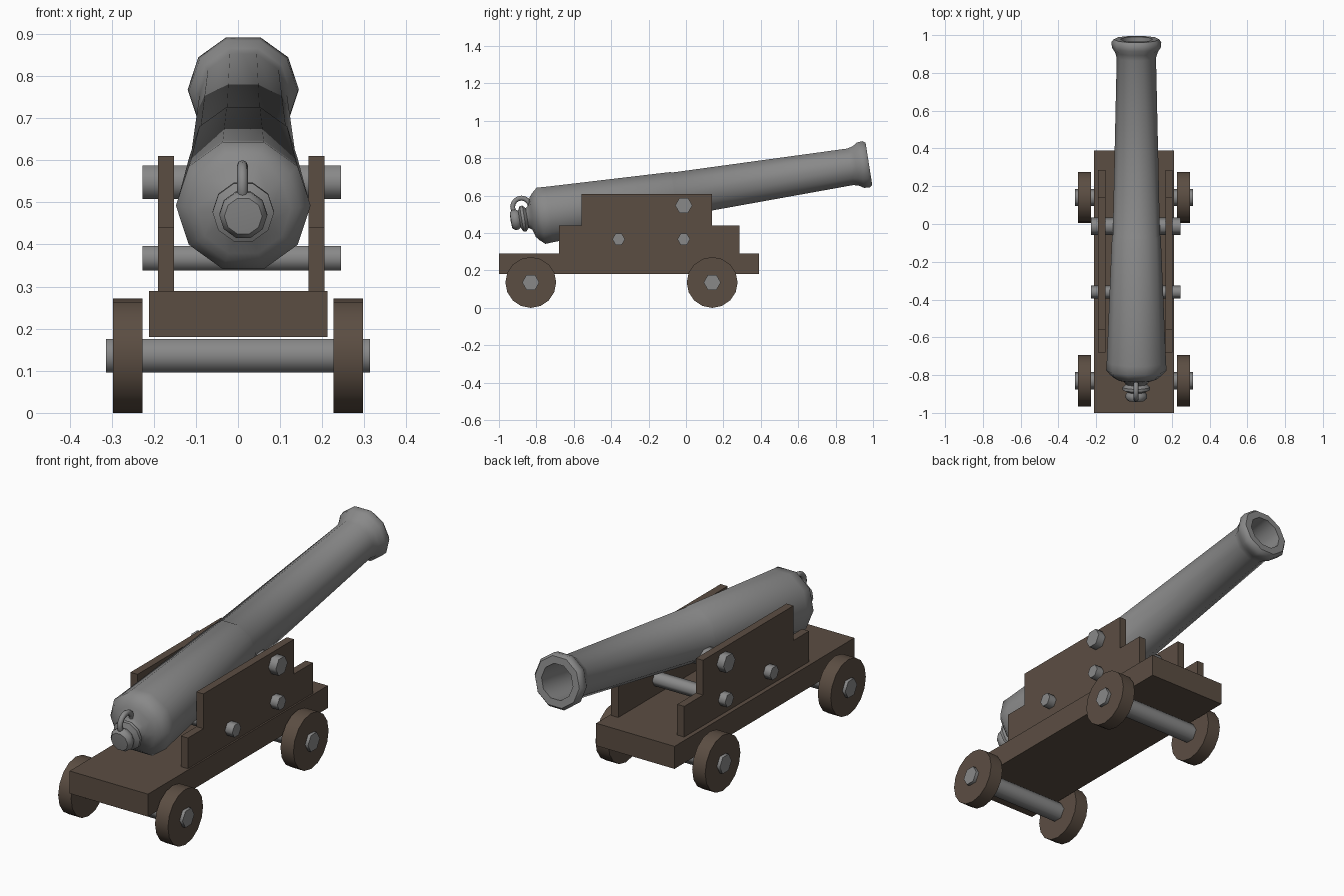
import bpy, bmesh, math
from mathutils import Matrix, Vector

if "Cube" in bpy.data.objects:
    bpy.data.objects.remove(bpy.data.objects["Cube"])


def material(name, rgb):
    m = bpy.data.materials.new(name)
    m.diffuse_color = (*rgb, 1)
    m.use_nodes = True
    m.node_tree.nodes["Principled BSDF"].inputs["Base Color"].default_value = m.diffuse_color
    return m


WOOD = material("dark wood", (0.105, 0.075, 0.055))
IRON = material("grey iron", (0.25, 0.25, 0.25))


def finish(bm, name, mat, angle=None):
    bmesh.ops.recalc_face_normals(bm, faces=bm.faces)
    me = bpy.data.meshes.new(name)
    bm.to_mesh(me)
    bm.free()
    me.materials.append(mat)
    ob = bpy.data.objects.new(name, me)
    bpy.context.collection.objects.link(ob)
    if angle:
        bpy.ops.object.select_all(action='DESELECT')
        ob.select_set(True)
        bpy.context.view_layer.objects.active = ob
        bpy.ops.object.shade_smooth_by_angle(angle=math.radians(angle))
    return ob


def prism(name, pts, x0, x1, mat, angle=None):
    """Extrude a (y, z) outline from x0 to x1."""
    bm = bmesh.new()
    f = bm.faces.new([bm.verts.new((x0, y, z)) for y, z in pts])
    new = bmesh.ops.extrude_face_region(bm, geom=[f])["geom"]
    bmesh.ops.translate(bm, vec=(x1 - x0, 0, 0),
                        verts=[v for v in new if isinstance(v, bmesh.types.BMVert)])
    return finish(bm, name, mat, angle)


def disc(name, y, z, r, n, x0, x1, mat, angle):
    pts = [(y + r * math.cos(2 * math.pi * i / n), z + r * math.sin(2 * math.pi * i / n))
           for i in range(n)]
    return prism(name, pts, x0, x1, mat, angle)


# carriage bed
prism("carriage_bed", [(-1, .18), (.39, .18), (.39, .29), (-1, .29)], -.211, .213, WOOD)

# stepped side cheeks
step = [(-.68, .29), (.285, .29), (.285, .44), (.14, .44), (.14, .61),
        (-.56, .61), (-.56, .44), (-.68, .44)]
for side, x0 in (("left", -.19), ("right", .167)):
    prism("cheek_" + side, step, x0, x0 + .038, WOOD)

# axles and wheels
for end, y in (("rear", -.83), ("front", .14)):
    disc("axle_" + end, y, .136, .046, 6, -.313, .313, IRON, 62)
    for side, x0 in (("left", -.297), ("right", .227)):
        disc(f"wheel_{end}_{side}", y, .136, .136, 16, x0, x0 + .07, WOOD, 40)

# trunnion and tie rods through the cheeks
for name, y, z, r in (("trunnion", -.012, .548, .046), ("tie_rod_front", -.012, .367, .034),
                      ("tie_rod_rear", -.36, .367, .034)):
    disc(name, y, z, r, 6, -.227, .245, IRON, 62)

# barrel: ten-sided lathe along a tilted axis, (distance, radius)
CX, TILT = .0125, math.radians(9)
profile = [(-.15, 0), (-.147, .045), (-.132, .057), (-.115, .057), (-.102, .048),
           (-.09, .073), (-.075, .073), (-.06, .056), (-.042, .07), (-.03, .113),
           (-.012, .135), (.015, .16), (.06, .157), (.735, .129), (.74, .125), (1.69, .104),
           (1.72, .113), (1.745, .129), (1.775, .132), (1.79, .12), (1.79, .085),
           (1.35, .085), (1.35, 0)]
N = 10
bm = bmesh.new()
rings = []
for s, r in profile:
    count = N if r else 1
    rings.append([bm.verts.new((r * math.cos(2 * math.pi * i / N), s,
                                r * math.sin(2 * math.pi * i / N))) for i in range(count)])
for a, b in zip(rings, rings[1:]):
    for i in range(N):
        j = (i + 1) % N
        quad = [a[i % len(a)], a[j % len(a)], b[j % len(b)], b[i % len(b)]]
        bm.faces.new(list(dict.fromkeys(quad)))
bm.transform(Matrix.Translation((CX, -.79, .49)) @ Matrix.Rotation(TILT, 4, 'X'))
finish(bm, "barrel", IRON, 45)

# rope ring above the rear knob
bpy.ops.mesh.primitive_torus_add(major_radius=.047, minor_radius=.013, major_segments=16,
                                 minor_segments=8, location=(.0105, -.88, .54),
                                 rotation=(0, math.pi / 2, 0))
ring = bpy.context.object
ring.name = "breech_ring"
ring.data.materials.append(IRON)
bpy.ops.object.shade_smooth_by_angle(angle=math.radians(50))
